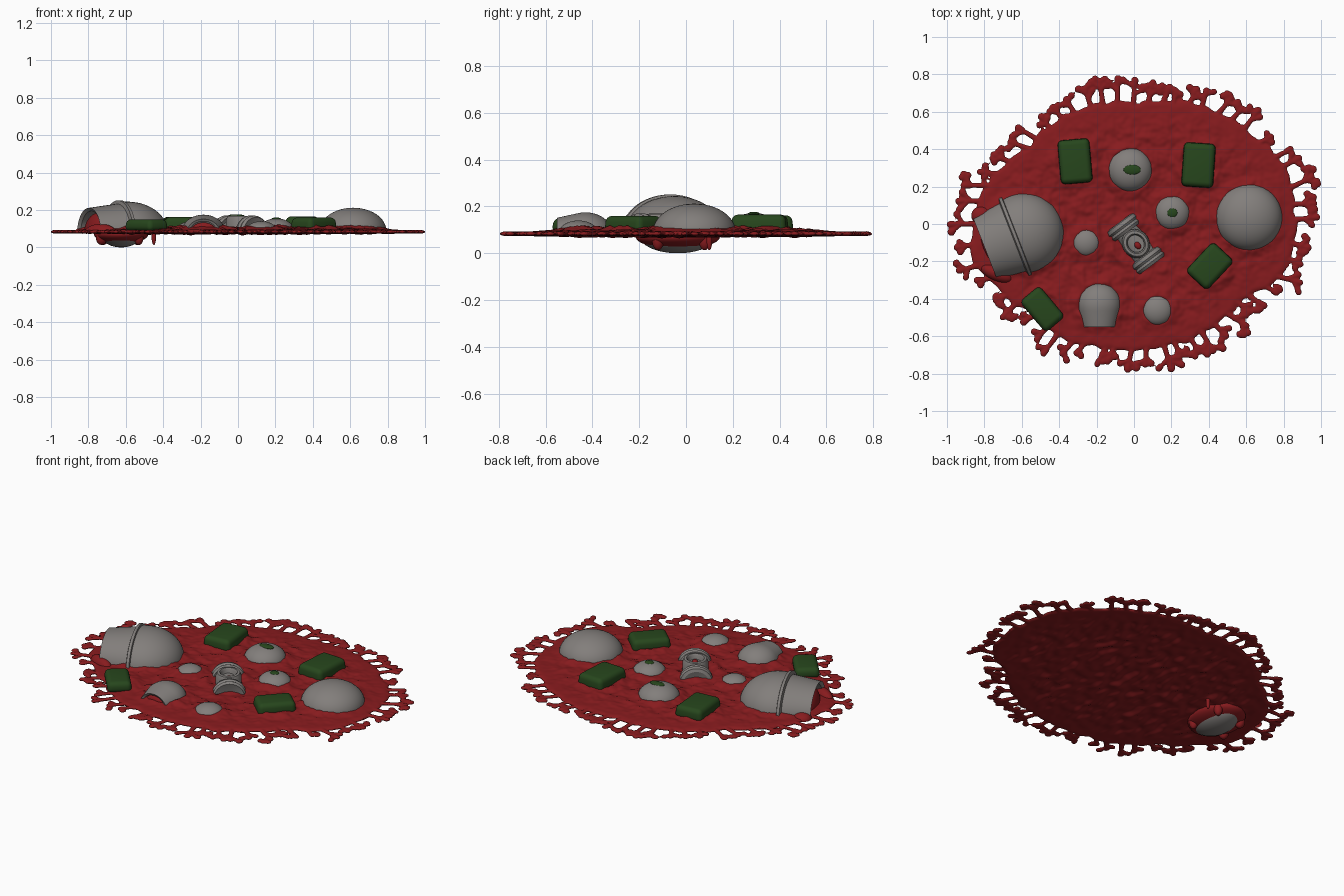
import bpy, bmesh, math, random
from mathutils import Vector, Matrix, noise

if "Cube" in bpy.data.objects:
    bpy.data.objects.remove(bpy.data.objects["Cube"])

random.seed(11)

def mat(name, c):
    m = bpy.data.materials.new(name)
    m.diffuse_color = (*c, 1)
    m.use_nodes = True
    m.node_tree.nodes["Principled BSDF"].inputs["Base Color"].default_value = m.diffuse_color
    return m

RED = mat("deep red", (0.245, 0.011, 0.013))
GREY = mat("warm grey", (0.225, 0.21, 0.2))
GREEN = mat("dark green", (0.02, 0.062, 0.012))

def finish(bm, name, material, angle=40):
    bmesh.ops.recalc_face_normals(bm, faces=bm.faces)
    me = bpy.data.meshes.new(name)
    bm.to_mesh(me)
    bm.free()
    me.materials.append(material)
    ob = bpy.data.objects.new(name, me)
    bpy.context.collection.objects.link(ob)
    bpy.ops.object.select_all(action='DESELECT')
    ob.select_set(True)
    bpy.context.view_layer.objects.active = ob
    bpy.ops.object.shade_smooth_by_angle(angle=math.radians(angle))
    return ob

def cut_below(bm, z):
    bmesh.ops.bisect_plane(bm, geom=bm.verts[:] + bm.edges[:] + bm.faces[:], dist=1e-5,
                           plane_co=(0, 0, z), plane_no=(0, 0, 1), clear_inner=True)

def ellipsoid(name, material, loc, radii, rot=0, cut=None):
    bm = bmesh.new()
    bmesh.ops.create_uvsphere(bm, u_segments=40, v_segments=24, radius=1)
    bm.transform(Matrix.Translation(loc) @ Matrix.Rotation(rot, 4, 'Z') @ Matrix.Diagonal((*radii, 1)))
    if cut is not None:
        cut_below(bm, cut)
    return finish(bm, name, material)

def revolve(name, material, prof, loc, rot, zs=1.0, cut=None, seg=48):
    """Spin (t, r) points about a horizontal axis, squash in z, trim below the sheet."""
    bm = bmesh.new()
    rings = [[bm.verts.new((t, r * math.cos(2 * math.pi * i / seg), r * math.sin(2 * math.pi * i / seg)))
              for i in range(seg)] for t, r in prof]
    for a, b in zip(rings, rings[1:]):
        for i in range(seg):
            j = (i + 1) % seg
            bm.faces.new((a[i], a[j], b[j], b[i]))
    bmesh.ops.remove_doubles(bm, verts=bm.verts[:], dist=1e-4)
    bm.transform(Matrix.Translation(loc) @ Matrix.Rotation(rot, 4, 'Z') @ Matrix.Diagonal((1, 1, zs, 1)))
    if cut is not None:
        cut_below(bm, cut)
    return finish(bm, name, material, 30)

def block(name, material, loc, size, rot, bevel):
    bm = bmesh.new()
    bmesh.ops.create_cube(bm, size=1)
    for v in bm.verts:                      # slightly narrower top
        if v.co.z > 0:
            v.co.x *= 0.93
            v.co.y *= 0.95
    bm.transform(Matrix.Translation(loc) @ Matrix.Rotation(rot, 4, 'Z') @ Matrix.Diagonal((*size, 1)))
    bmesh.ops.bevel(bm, geom=bm.edges[:], offset=bevel, segments=5, profile=0.5, affect='EDGES')
    return finish(bm, name, material, 50)

# ---- Splat: outline polygon with branching, blobby fringe -----------------
outline = [(.84, 0), (.78, .3), (.63, .45), (.45, .58), (0, .64), (-.4, .58), (-.58, .42), (-.78, .27),
           (-.88, .08), (-.89, -.2), (-.76, -.35), (-.58, -.48), (-.4, -.62), (-.1, -.67),
           (.15, -.65), (.4, -.54), (.55, -.4), (.78, -.25)]
pts = sorted((math.atan2(y, x), math.hypot(x, y)) for x, y in outline)
pts = [(pts[-1][0] - 2 * math.pi, pts[-1][1])] + pts + [(pts[0][0] + 2 * math.pi, pts[0][1])]

def reach(a):
    for (a0, r0), (a1, r1) in zip(pts, pts[1:]):
        if a0 <= a <= a1:
            return r0 + (r1 - r0) * (a - a0) / (a1 - a0)
    return pts[0][1]

caps = []                                    # tapered capsules: a, b, radius a, radius b
def branch(p, ang, length, depth):
    q = p + Vector((math.cos(ang), math.sin(ang))) * length
    caps.append((p, q, 0.016 if depth else 0.011, 0.011))
    caps.append((q, q + (q - p) * 0.2, 0.016, random.uniform(.015, .021)))
    if depth:
        for s in (-1, 1):
            if random.random() < 0.9:
                branch(p.lerp(q, random.uniform(.55, 1)), ang + s * random.uniform(.6, 1.1),
                       length * random.uniform(.35, .5), depth - 1)

N = 54
for i in range(N):
    a = (i + random.uniform(-.25, .25)) / N * 2 * math.pi - math.pi
    a = max(-math.pi, min(math.pi, a))
    p = Vector((math.cos(a), math.sin(a))) * (reach(a) - 0.03)
    branch(p, a + random.uniform(-.25, .25), random.uniform(.065, .13), random.choice((1, 1, 2)))

S, NX, NY = 0.008, 135, 110                  # grid step and half counts
F = {}
for iy in range(-NY, NY + 1):
    for ix in range(-NX, NX + 1):
        x, y = ix * S, iy * S
        n = noise.noise(Vector((x * 14, y * 14, 3)))
        F[ix, iy] = (math.hypot(x, y) - reach(math.atan2(y, x)) + 0.022 * n) * 0.9
for a, b, ra, rb in caps:
    d, pad = b - a, max(ra, rb) + 2 * S
    x0, x1 = sorted((a.x, b.x))
    y0, y1 = sorted((a.y, b.y))
    for ix in range(math.floor((x0 - pad) / S), math.ceil((x1 + pad) / S) + 1):
        for iy in range(math.floor((y0 - pad) / S), math.ceil((y1 + pad) / S) + 1):
            if (ix, iy) in F:
                v = Vector((ix * S, iy * S)) - a
                t = max(0, min(1, v.dot(d) / max(d.length_squared, 1e-9)))
                F[ix, iy] = min(F[ix, iy], (v - d * t).length - (ra + (rb - ra) * t))

# Round items that the splat swells up against: x, y, radius
swell = [(-.6, -.05, .2), (.615, .035, .175), (-.02, .29, .12), (.205, .06, .09), (-.255, -.1, .07),
         (.125, -.46, .08), (-.185, -.43, .12), (0, -.1, .12), (-.315, .335, .11), (.345, .315, .11),
         (.405, -.225, .1), (-.49, -.455, .09)]
cells = [(i, j) for i in range(-NX, NX) for j in range(-NY, NY)
         if min(F[i, j], F[i + 1, j], F[i, j + 1], F[i + 1, j + 1]) < 0]
flat = {}
for i, j in cells:
    for k in ((i, j), (i + 1, j), (i + 1, j + 1), (i, j + 1)):
        f, x, y = F[k], k[0] * S, k[1] * S
        if f > 0:                            # pull outer vertices onto the outline
            gx = F.get((k[0] + 1, k[1]), f) - F.get((k[0] - 1, k[1]), f)
            gy = F.get((k[0], k[1] + 1), f) - F.get((k[0], k[1] - 1), f)
            g = math.hypot(gx, gy) or 1
            x, y = x - f * gx / g, y - f * gy / g
        flat[k] = (x, y)
x0, x1 = min(p[0] for p in flat.values()), max(p[0] for p in flat.values())
y0, y1 = min(p[1] for p in flat.values()), max(p[1] for p in flat.values())

bm = bmesh.new()
top, bot = {}, {}
for k, (x, y) in flat.items():
    x, y = (x - x0) / (x1 - x0) * 2 - 1, ((y - y0) / (y1 - y0) * 2 - 1) * .795
    dep = max(0, -F[k])
    h = 0.002 + 0.008 * math.sqrt(min(1, dep / 0.02))
    ins = min(1, dep / 0.15)
    up = sum(max(0, 1 - abs(math.hypot(x - u, y - v) - r) / .045) for u, v, r in swell)
    n1 = noise.noise(Vector((x * 16, y * 16, 0)))
    n2 = noise.noise(Vector((x * 22, y * 14, 9)))
    n3 = noise.noise(Vector((x * 38, y * 38, 5)))
    top[k] = bm.verts.new((x, y, .083 + h + ins * (.008 + .01 * n1 + .005 * n3 + .014 * min(1, up))))
    bot[k] = bm.verts.new((x, y, .083 - h + ins * (.003 + .014 * n2)))
edges = set()
for i, j in cells:
    q = ((i, j), (i + 1, j), (i + 1, j + 1), (i, j + 1))
    bm.faces.new([top[k] for k in q])
    bm.faces.new([bot[k] for k in reversed(q)])
    for a, b in zip(q, q[1:] + q[:1]):
        if (b, a) in edges:
            edges.remove((b, a))
        else:
            edges.add((a, b))
for a, b in edges:
    bm.faces.new((top[b], top[a], bot[a], bot[b]))
finish(bm, "red_splat", RED, 60)

# ---- Large fallen helmet shell --------------------------------------------
axis = math.atan2(.16, .41)
R = .215
dome = [(R * math.sin(a), R * math.cos(a)) for a in [(-.17 + i * (math.pi / 2 + .17) / 16) for i in range(17)]]
prof = [(-.06, .155), (-.21, .15), (-.222, .172), (-.062, .2), (-.056, .224), (-.04, .224)] + dome
revolve("large_helmet", GREY, prof, (-.59, -.05, .08), axis, .765, .085)
ellipsoid("helmet_red_filling", RED, (-.735, -.105, .08), (.075, .145, .108), axis, .085)
ellipsoid("red_mound_behind_collar", RED, (-.815, .045, .08), (.055, .05, .035), 0, .08)
ellipsoid("red_mound_by_collar", RED, (-.735, -.265, .08), (.09, .04, .045), -.4, .08)

# Sunken underside of the helmet with red strands
ellipsoid("helmet_underside", GREY, (-.625, -.035, .07), (.11, .16, .07))
ellipsoid("underside_red_rim", RED, (-.625, -.035, .07), (.145, .18, .052))
for k, (x, y, w) in enumerate([(-.73, -.1, .03), (-.72, .05, .03), (-.53, -.12, .025), (-.54, .08, .025),
                               (-.45, .1, .012)]):
    ellipsoid(f"red_strand_{k}", RED, (x, y, .055), (w, w, .042))

# ---- Small helmet shell, open to the front --------------------------------
r = .115
dome = [(r * math.sin(a), r * math.cos(a)) for a in [(-.3 + i * (math.pi / 2 + .3) / 12) for i in range(13)]]
revolve("small_helmet", GREY, [(-.03, .075), (-.115, .07), (-.122, .085)] + dome,
        (-.185, -.43, .085), math.pi / 2, .78, .085)
ellipsoid("small_helmet_red_filling", RED, (-.185, -.525, .085), (.07, .022, .048), 0, .085)

# ---- Grey domes -----------------------------------------------------------
for name, x, y, rad, z in [("large_dome", .615, .035, .178, .212), ("back_dome", -.02, .29, .118, .172),
                           ("middle_dome", .205, .06, .095, .155), ("left_pebble", -.255, -.1, .075, .138),
                           ("front_pebble", .125, -.46, .082, .14)]:
    ellipsoid(name, GREY, (x, y, .09), (rad, rad, z - .09), 0, .09)
ellipsoid("back_dome_green_patch", GREEN, (-.01, .29, .168), (.046, .026, .009))
ellipsoid("middle_dome_green_patch", GREEN, (.205, .06, .151), (.027, .024, .009))

# ---- Green rounded blocks -------------------------------------------------
for k, (x, y, w, l, rot, z) in enumerate([(-.315, .335, .175, .24, 5, .162), (.345, .315, .175, .24, -4, .165),
                                          (.405, -.225, .16, .22, -43, .16), (-.49, -.455, .14, .22, 40, .15)]):
    block(f"green_block_{k}", GREEN, (x, y, (z + .088) / 2), (w, l, z - .088), math.radians(rot), .026)

# ---- Central spool: two flanges, waist and an upright ring ----------------
ang = math.atan2(-.2, .15)
mid = Vector((.01, -.105, .085))
along = Vector((math.cos(ang), math.sin(ang), 0))
for s, n in ((-1, "back"), (1, "front")):
    fl = [(-.02, 0), (-.034, .07), (-.028, .088), (-.008, .094), (.004, .086), (.018, .092),
          (.034, .082), (.028, .06), (.016, 0)]
    revolve(f"spool_{n}_flange", GREY, fl, mid + along * s * .11, ang, .92, .085)
revolve("spool_waist", GREY, [(-.11, .066), (-.05, .068), (.05, .068), (.11, .066)], mid, ang, .8, .085)
bm = bmesh.new()
ring = [(.05, 0), (.05, .062), (.058, .072), (.074, .07), (.084, .05), (.086, 0)]
loops = [[bm.verts.new((q * math.cos(i * math.pi / 16), q * math.sin(i * math.pi / 16), z)) for i in range(32)]
         for q, z in ring]
for a, b in zip(loops, loops[1:]):
    for i in range(32):
        bm.faces.new((a[i], a[i - 1], b[i - 1], b[i]))
bm.transform(Matrix.Translation(mid + Vector((0, 0, .012))) @ Matrix.Rotation(ang, 4, 'Z')
             @ Matrix.Diagonal((.95, .85, 1, 1)))
finish(bm, "spool_ring", GREY)
ellipsoid("spool_red_core", RED, mid + Vector((.01, -.01, .052)), (.022, .016, .014), ang)
